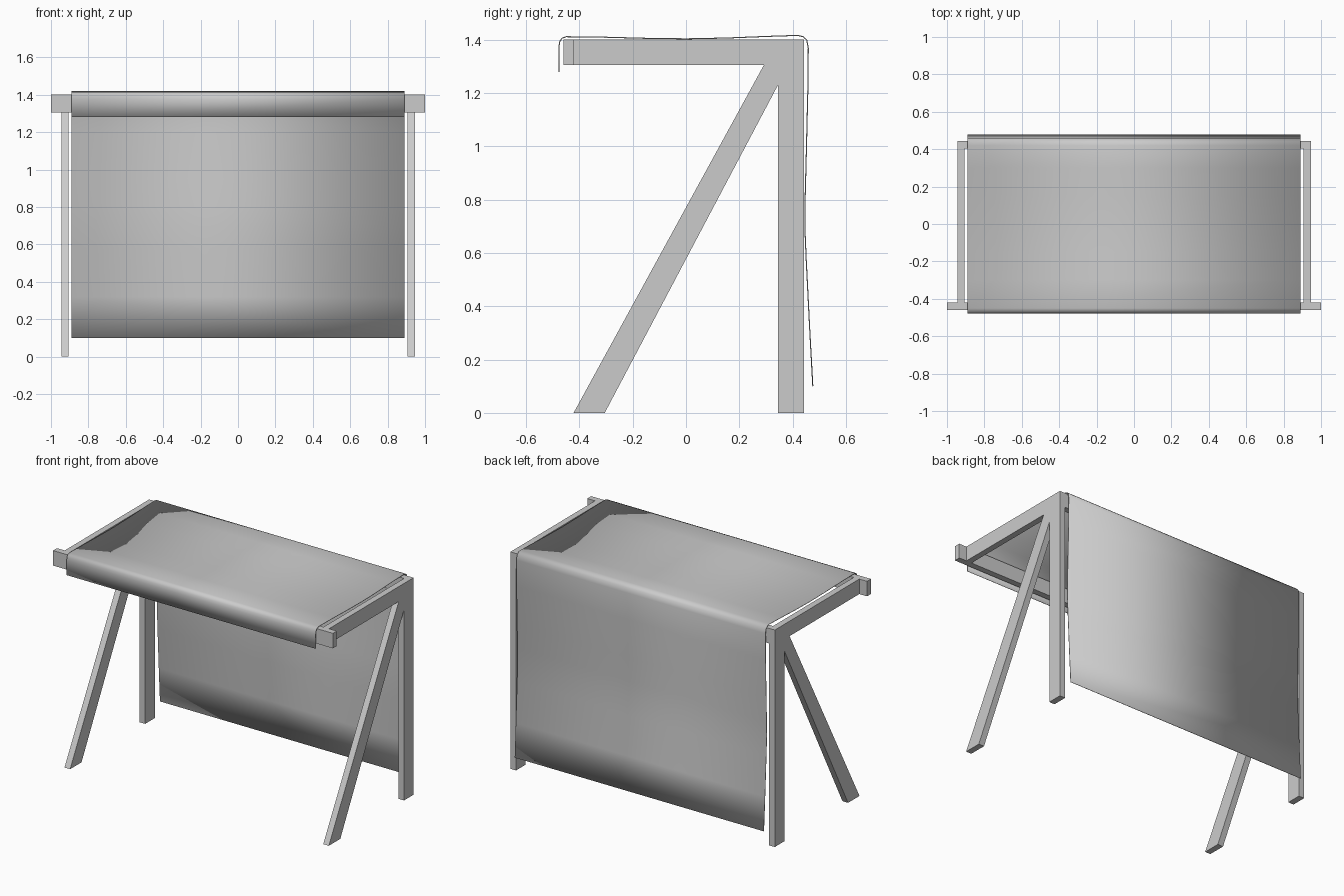
import bpy, math

if "Cube" in bpy.data.objects:
    bpy.data.objects.remove(bpy.data.objects["Cube"])


def add_mesh(name, verts, faces):
    me = bpy.data.meshes.new(name)
    me.from_pydata(verts, [], faces)
    ob = bpy.data.objects.new(name, me)
    bpy.context.collection.objects.link(ob)
    return ob


def prism(name, profile, x0, x1):
    """Extrude a counter-clockwise (y, z) profile along x."""
    n = len(profile)
    verts = [(x, y, z) for x in (x0, x1) for y, z in profile]
    faces = [tuple(range(n))[::-1], tuple(range(n, 2 * n))]
    faces += [(i, (i + 1) % n, n + (i + 1) % n, n + i) for i in range(n)]
    return add_mesh(name, verts, faces)


def rect(y0, y1, z0, z1):
    return [(y0, z0), (y1, z0), (y1, z1), (y0, z1)]


TOP, LOW = 1.402, 1.305
POST_Y0, POST_Y1 = 0.345, 0.443

# Side frames: upright post, slanted leg and top rail on each side
for side, x0, x1 in (("left", -0.945, -0.905), ("right", 0.905, 0.945)):
    prism("rear_post_" + side, rect(POST_Y0, POST_Y1, 0, TOP), x0, x1)
    prism("slanted_leg_" + side,
          [(-0.422, 0), (-0.305, 0), (POST_Y0, 1.23), (POST_Y0, TOP)], x0, x1)
    prism("top_rail_" + side,
          [(-0.42, LOW), (0.292, LOW), (POST_Y0, TOP), (-0.42, TOP)], x0, x1)

# Cross bars: the front one sticks out past the side frames
prism("front_bar", rect(-0.46, -0.42, LOW, TOP), -1, 1)
prism("rear_bar", rect(0.403, POST_Y1, LOW, TOP), -0.905, 0.905)

# Fabric draped over the top and hanging down behind
drape = [(-0.477, 1.28), (-0.477, 1.375), (-0.474, 1.393), (-0.466, 1.406),
         (-0.45, 1.412), (-0.3, 1.41), (-0.15, 1.406), (0, 1.404),
         (0.15, 1.407), (0.3, 1.413), (0.42, 1.417), (0.44, 1.412),
         (0.453, 1.4), (0.459, 1.37), (0.457, 1.2), (0.451, 0.95),
         (0.447, 0.8), (0.446, 0.7), (0.451, 0.58), (0.464, 0.32), (0.476, 0.1)]
n = len(drape)
cloth = add_mesh("fabric_canopy",
                 [(x, y, z) for x in (-0.89, 0.89) for y, z in drape],
                 [(i, n + i, n + i + 1, i + 1) for i in range(n - 1)])
thick = cloth.modifiers.new("thickness", 'SOLIDIFY')
thick.thickness = 0.004
thick.offset = 0
bpy.context.view_layer.objects.active = cloth
cloth.select_set(True)
bpy.ops.object.shade_smooth_by_angle(angle=math.radians(40))
